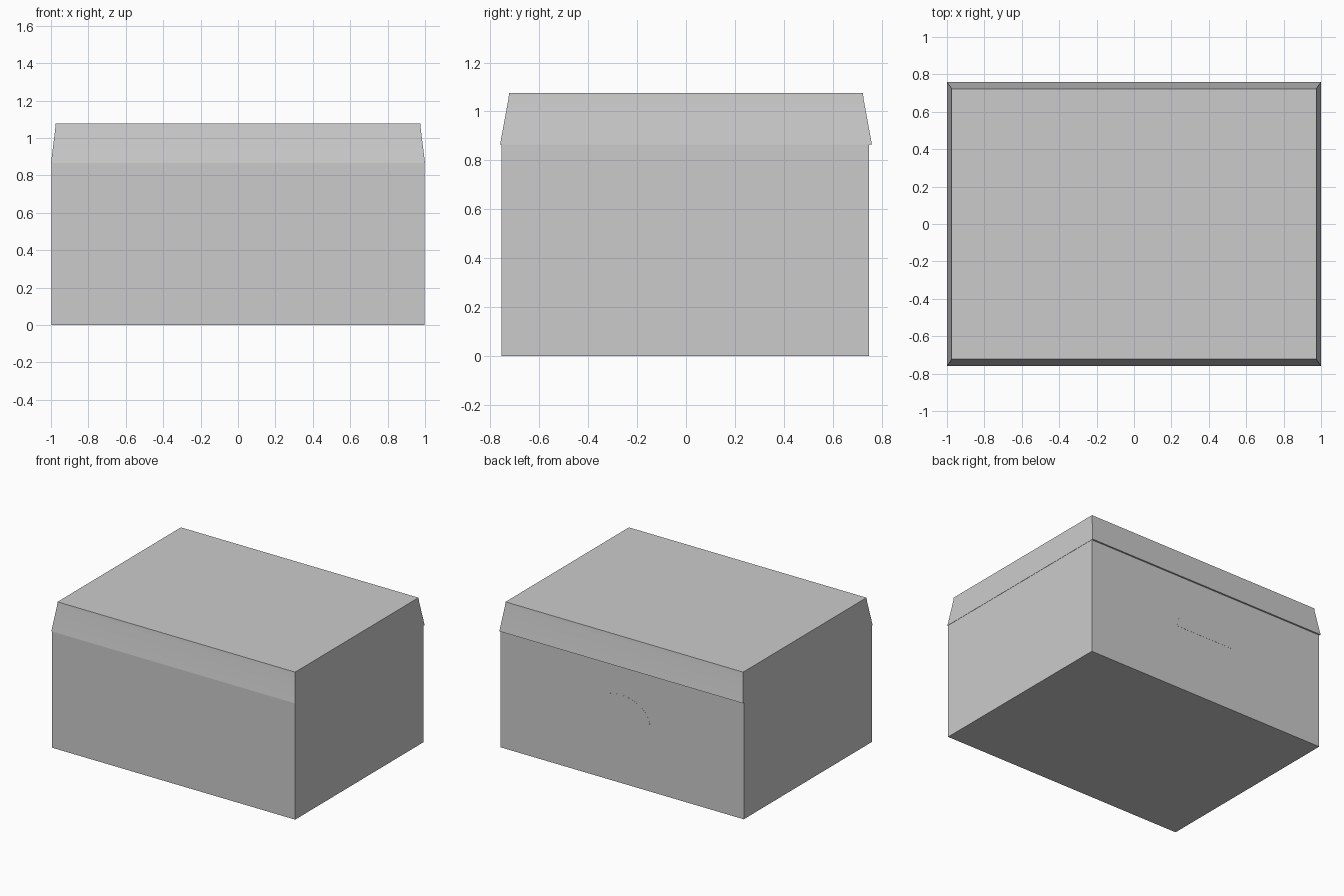
import bpy, bmesh, math

if "Cube" in bpy.data.objects:
    bpy.data.objects.remove(bpy.data.objects["Cube"])


def loft(name, loops):
    """Closed solid through a stack of vertex loops."""
    bm = bmesh.new()
    rings = [[bm.verts.new(p) for p in loop] for loop in loops]
    n = len(rings[0])
    bm.faces.new(rings[0][::-1])
    bm.faces.new(rings[-1])
    for a, b in zip(rings, rings[1:]):
        for i in range(n):
            j = (i + 1) % n
            bm.faces.new((a[i], a[j], b[j], b[i]))
    bmesh.ops.recalc_face_normals(bm, faces=bm.faces)
    mesh = bpy.data.meshes.new(name)
    bm.to_mesh(mesh)
    bm.free()
    obj = bpy.data.objects.new(name, mesh)
    bpy.context.collection.objects.link(obj)
    return obj


def rect(x, y0, y1, z):
    return [(-x, y0, z), (x, y0, z), (x, y1, z), (-x, y1, z)]


# Box body
BACK = 0.748
loft("box_body", [rect(0.998, -0.755, BACK, z) for z in (0, 0.866)])

# Lid with flared skirt and short upright rim
lid_profile = [(1.0, 0.76, 0.865), (0.977, 0.726, 1.05), (0.975, 0.723, 1.076)]
lid = loft("lid", [rect(x, -y, y, z) for x, y, z in lid_profile])
bpy.context.view_layer.objects.active = lid
lid.select_set(True)
bpy.ops.object.shade_smooth_by_angle(angle=math.radians(30))

# Flush half-round hand hole flap on the back
arc = [(0.01 + 0.24 * math.cos(math.pi * i / 16),
        0.475 + 0.18 * math.sin(math.pi * i / 16)) for i in range(17)]
loft("hand_hole_flap", [[(x, y, z) for x, z in arc] for y in (BACK - 0.01, BACK + 0.001)])
